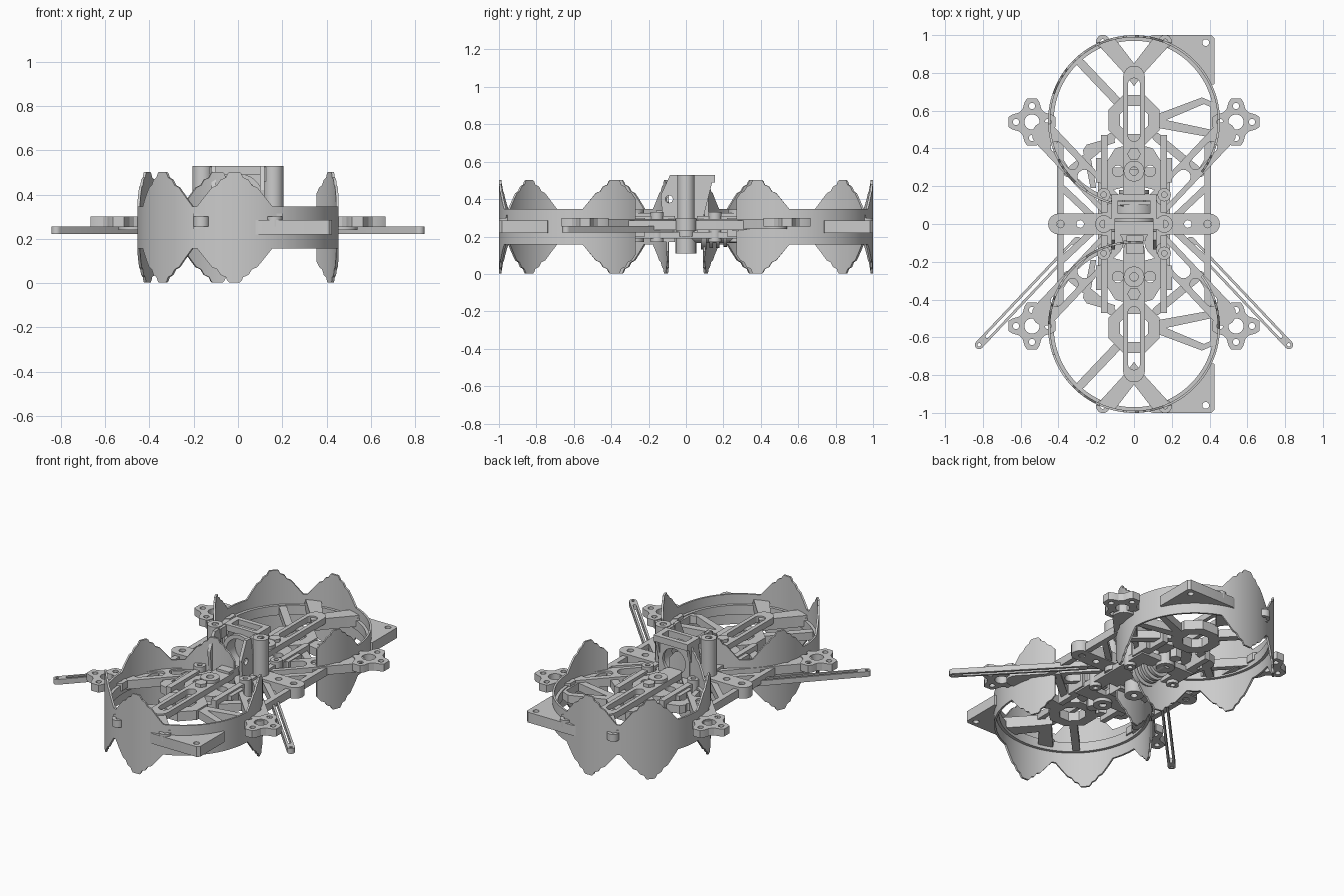
import bpy, bmesh, math
from math import sin, cos, pi, radians

if "Cube" in bpy.data.objects:
    bpy.data.objects.remove(bpy.data.objects["Cube"])

C = bpy.context.scene.collection


def finish(name, bm):
    bmesh.ops.remove_doubles(bm, verts=bm.verts, dist=1e-5)
    bmesh.ops.recalc_face_normals(bm, faces=bm.faces)
    me = bpy.data.meshes.new(name)
    bm.to_mesh(me)
    bm.free()
    ob = bpy.data.objects.new(name, me)
    C.objects.link(ob)
    return ob


def plate(name, loops, a, b, axis='Z'):
    """Extrude an outline (first loop) with holes (other loops) from a to b."""
    cu = bpy.data.curves.new(name, 'CURVE')
    cu.dimensions = '2D'
    cu.fill_mode = 'BOTH'
    cu.extrude = (b - a) / 2
    for lp in loops:
        s = cu.splines.new('POLY')
        s.points.add(len(lp) - 1)
        for p, (x, y) in zip(s.points, lp):
            p.co = (x, y, 0, 1)
        s.use_cyclic_u = True
    tmp = bpy.data.objects.new(name + "_tmp", cu)
    C.objects.link(tmp)
    me = bpy.data.meshes.new_from_object(tmp.evaluated_get(bpy.context.evaluated_depsgraph_get()))
    bpy.data.objects.remove(tmp)
    bm = bmesh.new()
    bm.from_mesh(me)
    bpy.data.meshes.remove(me)
    for v in bm.verts:
        u, w, t = v.co.x, v.co.y, v.co.z + (a + b) / 2
        v.co = {'Z': (u, w, t), 'X': (t, u, w), 'Y': (u, t, w)}[axis]
    return finish(name, bm)


def circle(x, y, r, n=24, ph=0):
    return [(x + r * cos(2 * pi * i / n + ph), y + r * sin(2 * pi * i / n + ph)) for i in range(n)]


def rect(x0, y0, x1, y1):
    return [(x0, y0), (x1, y0), (x1, y1), (x0, y1)]


def capsule(p, q, w, n=8):
    a = math.atan2(q[1] - p[1], q[0] - p[0])
    pts = []
    for c, off in ((q, -pi / 2), (p, pi / 2)):
        for i in range(n + 1):
            t = a + off + pi * i / n
            pts.append((c[0] + w / 2 * cos(t), c[1] + w / 2 * sin(t)))
    return pts


def lerp(p, q, t):
    return (p[0] + (q[0] - p[0]) * t, p[1] + (q[1] - p[1]) * t)


def flip(loops, sx, sy):
    return [[(x * sx, y * sy) for x, y in lp] for lp in loops]


def mirrored(name, loops, a, b, xs=(1, -1), ys=(1, -1)):
    for sx in xs:
        for sy in ys:
            plate(name, flip(loops, sx, sy), a, b)


CY, R = 0.545, 0.455
SPIKES = (102, 156, 221, 268, 381)
SHAPE = [(0, .25), (3.5, .25), (5, .225), (8, .215), (10, .19), (13, .18), (22, .095)]


def spike_height(deg):
    h = 0.095
    for s in SPIKES:
        d = abs(deg - s)
        for (d0, h0), (d1, h1) in zip(SHAPE, SHAPE[1:]):
            if d0 <= d <= d1:
                h = max(h, h0 + (h1 - h0) * (d - d0) / (d1 - d0))
    return h


def arc_wall(name, sy, r0, r1, height, a0, a1, zc=0.252, step=1.0):
    bm = bmesh.new()
    prev = None
    n = int((a1 - a0) / step)
    for i in range(n + 1):
        d = a0 + (a1 - a0) * i / n
        h, t = height(d), radians(d)
        sec = [bm.verts.new((r * cos(t), sy * (-CY + r * sin(t)), zc + z))
               for r, z in ((r0, -h), (r1, -h), (r1, h), (r0, h))]
        if prev:
            for k in range(4):
                bm.faces.new((prev[k], prev[(k + 1) % 4], sec[(k + 1) % 4], sec[k]))
        else:
            bm.faces.new(sec)
        prev = sec
    bm.faces.new(prev)
    finish(name, bm)


# Spiked guard rings with an inner rim
for sy in (1, -1):
    arc_wall("guard_ring", sy, R - .012, R, spike_height, 84, 397)
    arc_wall("guard_rim", sy, R - .03, R - .01, lambda d: .03, 84, 397, .255, 3)

# Corner plates outside the rings
arc = [(R * cos(radians(d)), CY + R * sin(radians(d))) for d in range(25, 81, 5)]
mirrored("corner_plate", [arc + [(.1, 1), (.41, 1), (.425, .985), (.425, .74)],
                          circle(.38, .96, .018, 16)], .22, .285, xs=(1,))

# Guard hubs, spokes and forked braces
mirrored("guard_hub", [circle(0, .55, .145, 8, pi / 8), circle(0, .55, .08, 8, pi / 8)],
         .23, .29, xs=(1,))
mirrored("wide_spoke", [[(.12, .51), (.12, .58), (.36, .67), (.43, .64), (.43, .46), (.4, .46)],
                        [(.17, .55), (.37, .635), (.405, .62), (.405, .5)]], .23, .28, xs=(1,))
mirrored("thin_spoke", [capsule((-.09, .65), (-.28, .85), .045)], .23, .28, xs=(1,))
mirrored("inner_spoke", [capsule((.12, .46), (.35, .27), .045)], .23, .28)
mirrored("bent_spoke", [[(-.11, .46), (-.25, .42), (-.27, .39), (-.23, .19), (-.2, .19),
                         (-.235, .385), (-.1, .43)]], .23, .28, xs=(1,))
mirrored("fork_brace", [[(0, .73), (.045, .79), (.2, .96), (.1, .98), (0, .85)]], .245, .315)
mirrored("fork_tab", [circle(.165, .965, .036), circle(.165, .965, .014, 12)], .255, .3)

# Motor mounts: four lobes round a holed disc, on slotted diagonal arms
lobes = []
for k in range(4):
    a = k * pi / 2
    for r, d in ((.085, -.62), (.112, -.36), (.128, -.2), (.128, .2), (.112, .36), (.085, .62)):
        lobes.append((.54 + r * cos(a + d), .54 + r * sin(a + d)))
mirrored("motor_mount", [lobes, circle(.54, .54, .04)] +
         [circle(.54 + .085 * cos(k * pi / 2), .54 + .085 * sin(k * pi / 2), .017, 12)
          for k in range(4)], .253, .3)
p, q = (.12, .1), (.475, .475)
mirrored("motor_arm", [capsule(p, q, .13),
                       capsule(lerp(p, q, .1), lerp(p, q, .4), .075),
                       capsule(lerp(p, q, .58), lerp(p, q, .82), .06)], .24, .295)

# Slotted antenna arms
p, q = (.3, -.09), (.82, -.64)
mirrored("antenna_arm", [capsule(p, q, .045), capsule(lerp(p, q, .05), lerp(p, q, .92), .018),
                         circle(*q, .01, 10)], .222, .255, ys=(1,))

# Side rails and holed crossbar
mirrored("side_rail", [capsule((.39, -.45), (.39, .45), .034)], .235, .285, ys=(1,))
mirrored("rail_brace", [capsule((.39, .2), (.22, .04), .035)], .235, .285)
plate("crossbar", [capsule((-.4, 0), (.4, 0), .11)] +
      [circle(x, 0, .02, 16) for x in (-.39, -.285, .285, .39)], .23, .3)

# Central deck with windows, deck rails and bolt bosses
plate("lower_deck", [rect(-.19, -.3, .19, .3)] +
      [rect(s * .07 - .035, t * .15 - .06, s * .07 + .035, t * .15 + .06)
       for s in (1, -1) for t in (1, -1)], .19, .225)
mirrored("deck_rail", [rect(.14, .06, .175, .47)], .2, .31)
mirrored("deck_rail_foot", [rect(.165, .22, .2, .35)], .2, .3)
mirrored("deck_web", [[(.03, .2), (.15, .17), (.15, .32), (.1, .4), (.03, .42)],
                      circle(.085, .28, .03, 16)], .24, .29)
mirrored("deck_boss", [circle(.16, .155, .035), circle(.16, .155, .015, 12)], .17, .33)

# Slotted spine bars above the deck
mirrored("spine_bar", [capsule((0, .14), (0, .78), .115), capsule((0, .47), (0, .74), .065),
                       circle(0, .28, .022, 16)], .285, .325, xs=(1,))
mirrored("spine_boss", [circle(0, .28, .055), circle(0, .28, .022, 16)], .17, .345, xs=(1,))
mirrored("spine_bolt", [circle(0, .37, .036, 6)], .19, .345, xs=(1,))

# Tower posts and the pillar underneath
mirrored("tower_post", [circle(.16, 0, .046), circle(.16, 0, .02, 16)], .2, .53, ys=(1,))
mirrored("post_bracket", [rect(.1, -.03, .16, .03)], .46, .525, ys=(1,))
plate("lower_pillar", [circle(0, 0, .055), circle(0, 0, .02, 16)], .11, .3)

# Camera cradle: cheeks, top frame, round lens shroud
cheek = [(-.12, .25), (-.135, .42), (-.085, .53), (-.04, .53), (-.02, .4), (.03, .4),
         (.05, .53), (.15, .53), (.1, .33), (.08, .25)]
for s in (1, -1):
    plate("camera_cheek", [cheek, circle(-.09, .4, .02, 16)],
          min(s * .1, s * .12), max(s * .1, s * .12), 'X')
plate("cradle_top", [rect(-.12, .03, .12, .155), rect(-.085, .055, .085, .125)], .49, .53)
plate("lens_shroud", [circle(0, .38, .115, 40), circle(0, .38, .09, 40)], .01, .1, 'Y')
plate("cradle_back", [rect(-.11, .25, .11, .5), circle(0, .38, .08, 32)], .1, .12, 'Y')

# Ribbed connector barrel along y
for k, (r, y0, y1) in enumerate(((.055, .02, .29), (.09, .08, .11), (.08, .125, .145),
                                 (.08, .16, .18), (.075, .2, .22))):
    plate("connector_rib", [circle(0, .22, r), circle(0, .22, .03)], y0, y1, 'Y')
plate("rear_plug", [rect(-.04, .17, .05, .34)], -.16, -.06, 'Y')

# Smooth the round parts, keep the edges sharp
for ob in C.objects:
    ob.select_set(True)
    bpy.context.view_layer.objects.active = ob
bpy.ops.object.shade_smooth_by_angle(angle=radians(25))
